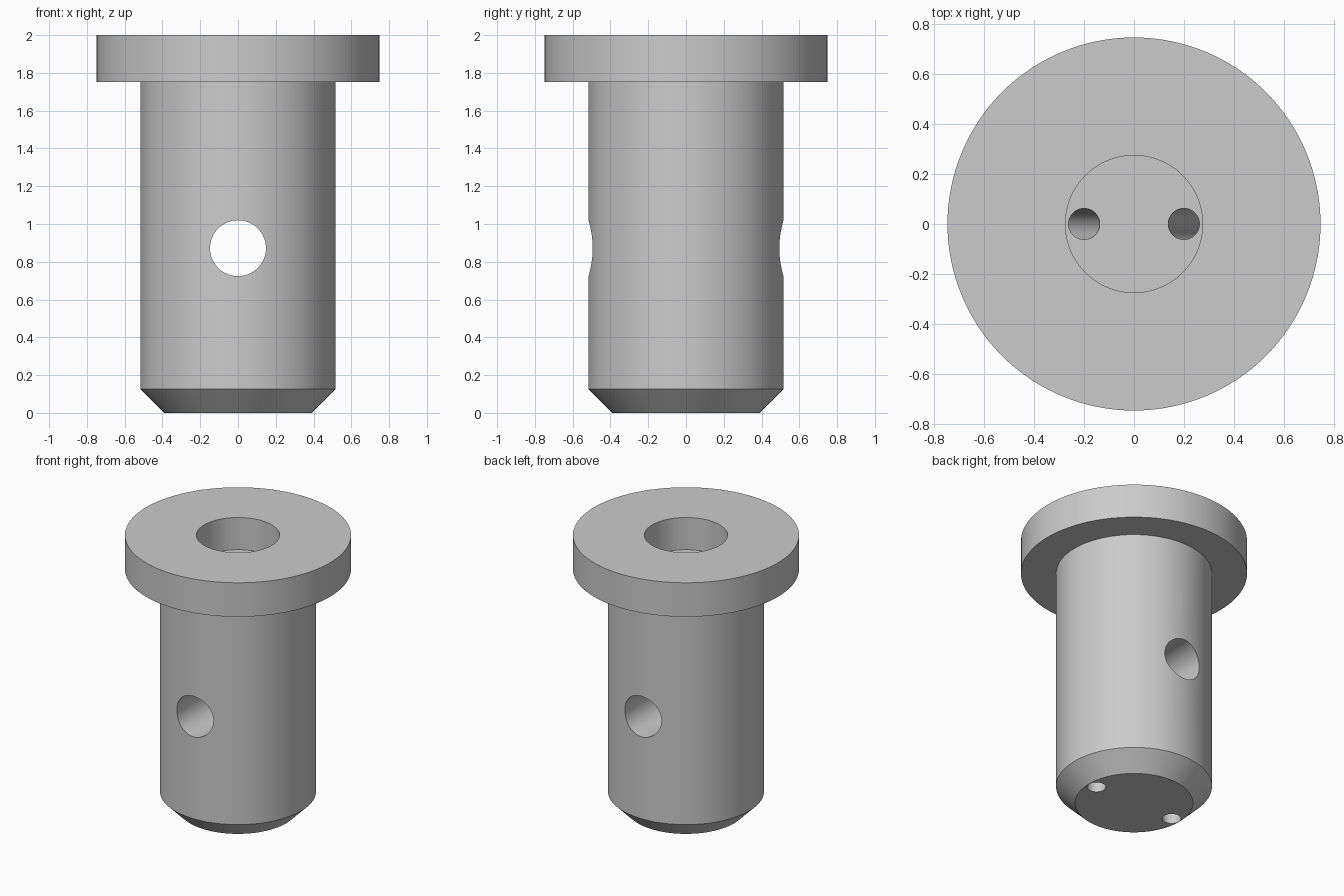
import bpy, bmesh, math
from mathutils import Vector

if "Cube" in bpy.data.objects:
    bpy.data.objects.remove(bpy.data.objects["Cube"])

SEG = 128

steel = bpy.data.materials.new("plain grey metal")
steel.diffuse_color = (0.6, 0.6, 0.6, 1)
steel.use_nodes = True
steel.node_tree.nodes["Principled BSDF"].inputs["Base Color"].default_value = steel.diffuse_color


def lathe(name, profile):
    """Revolve (radius, z) points around z; the two end rings become caps."""
    bm = bmesh.new()
    rings = []
    for r, z in profile:
        rings.append([bm.verts.new((r * math.cos(2 * math.pi * i / SEG),
                                    r * math.sin(2 * math.pi * i / SEG), z))
                      for i in range(SEG)])
    for a, b in zip(rings, rings[1:]):
        for i in range(SEG):
            j = (i + 1) % SEG
            bm.faces.new((a[i], a[j], b[j], b[i]))
    bm.faces.new(rings[0])
    bm.faces.new(rings[-1])
    bmesh.ops.recalc_face_normals(bm, faces=bm.faces)
    mesh = bpy.data.meshes.new(name)
    bm.to_mesh(mesh)
    bm.free()
    obj = bpy.data.objects.new(name, mesh)
    bpy.context.collection.objects.link(obj)
    obj.data.materials.append(steel)
    return obj


def drill(body, start, end, radius, sides):
    """Cut a round hole along the line from start to end."""
    start, end = Vector(start), Vector(end)
    axis = end - start
    bpy.ops.mesh.primitive_cylinder_add(vertices=sides, radius=radius,
                                        depth=axis.length,
                                        location=(start + end) / 2)
    cutter = bpy.context.object
    cutter.name = "hole_cutter"
    cutter.rotation_euler = axis.to_track_quat('Z', 'Y').to_euler()
    cutter.hide_render = True
    cutter.data.materials.append(steel)
    mod = body.modifiers.new("hole", 'BOOLEAN')
    mod.operation = 'DIFFERENCE'
    mod.solver = 'EXACT'
    mod.object = cutter
    bpy.context.view_layer.objects.active = body
    bpy.ops.object.modifier_apply(modifier=mod.name)
    bpy.data.objects.remove(cutter)


# Flanged shaft with chamfered tip and shallow recess in the head
body = lathe("flanged_bushing", [
    (0.39, 0), (0.516, 0.126), (0.516, 1.752), (0.748, 1.752),
    (0.748, 2.0), (0.275, 2.0), (0.275, 1.765)])

# Cross hole through the shaft, front to back
drill(body, (0, -1, 0.872), (0, 1, 0.872), 0.148, 64)

# Pair of slanted ducts from the recess floor to the tip
top, bottom = 1.765, 0.0
slope = (0.325 - 0.2) / (top - bottom)
for side in (-1, 1):
    drill(body,
          (side * (0.2 - slope * 0.15), 0, top + 0.15),
          (side * (0.325 + slope * 0.15), 0, bottom - 0.15), 0.0625, 48)

# Smooth walls, crisp edges
bpy.ops.object.select_all(action='DESELECT')
body.select_set(True)
bpy.context.view_layer.objects.active = body
bpy.ops.object.shade_smooth_by_angle(angle=math.radians(25))
